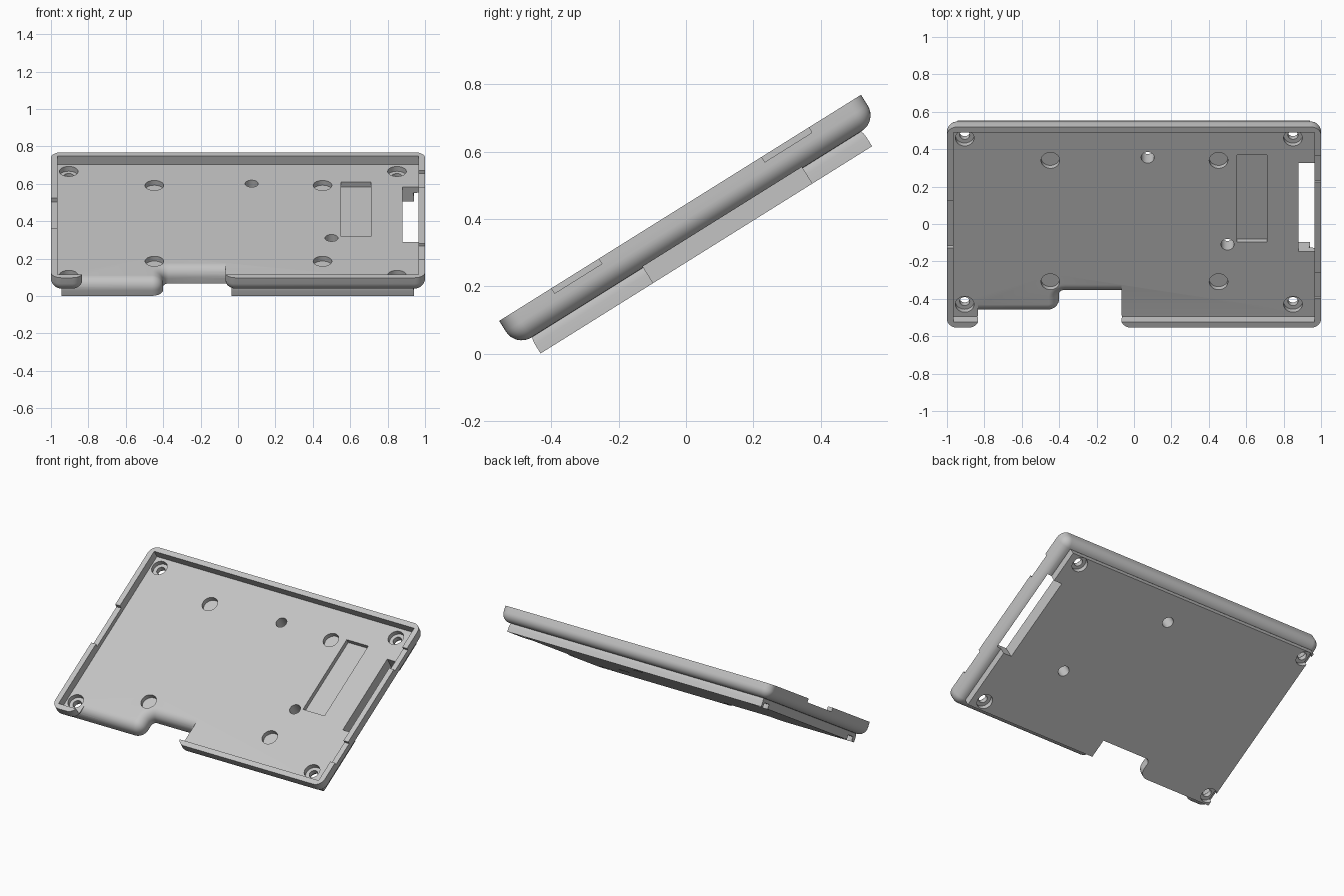
import bpy, bmesh, math
from mathutils import Vector

if "Cube" in bpy.data.objects:
    bpy.data.objects.remove(bpy.data.objects["Cube"], do_unlink=True)

TILT = math.radians(32)
FLOOR = -0.055      # inside floor, measured down from the rim
SHELL = -0.0925     # underside of the rounded shell
BASE = -0.147       # underside of the base plate

grey = bpy.data.materials.new("light_grey_plastic")
grey.use_nodes = True
grey.diffuse_color = (0.55, 0.55, 0.55, 1)
grey.node_tree.nodes["Principled BSDF"].inputs["Base Color"].default_value = (0.55, 0.55, 0.55, 1)


def ring(outline, inset, z, steps=8):
    """Offset a square-cornered outline inwards; each corner is (x, y, radius)."""
    pts = [Vector(p[:2]) for p in outline]
    out = []
    for i, p in enumerate(pts):
        r = outline[i][2]
        din = (p - pts[i - 1]).normalized()
        dout = (pts[(i + 1) % len(pts)] - p).normalized()
        convex = din.cross(dout) > 0
        centre = p + (dout - din) * r
        for k in range(steps + 1):
            t = math.pi / 2 * k / steps
            if convex and r <= inset:
                q = p + (dout - din) * inset
            else:
                rad = r - inset if convex else r + inset
                q = centre + (din * math.sin(t) - dout * math.cos(t)) * rad
            out.append((q.x, q.y, z))
    return out


def finish(bm, name):
    bmesh.ops.remove_doubles(bm, verts=bm.verts, dist=1e-5)
    bmesh.ops.recalc_face_normals(bm, faces=bm.faces)
    mesh = bpy.data.meshes.new(name)
    bm.to_mesh(mesh)
    bm.free()
    mesh.materials.append(grey)
    ob = bpy.data.objects.new(name, mesh)
    bpy.context.collection.objects.link(ob)
    return ob


def loft(name, outline, levels):
    """Skin an outline through (inset, height) levels."""
    bm = bmesh.new()
    rings = [[bm.verts.new(c) for c in ring(outline, d, z)] for d, z in levels]
    n = len(rings[0])
    for a, b in zip(rings, rings[1:]):
        for i in range(n):
            j = (i + 1) % n
            bm.faces.new((a[i], a[j], b[j], b[i]))
    bm.faces.new(rings[0][::-1])
    bm.faces.new(rings[-1])
    return finish(bm, name)


def box(x0, x1, y0, y1, z0, z1):
    corners = [(x0, y0, 0), (x1, y0, 0), (x1, y1, 0), (x0, y1, 0)]
    return loft("cutter", corners, [(0, z0), (0, z1)])


def cylinder(x, y, r, z0, z1):
    bm = bmesh.new()
    bmesh.ops.create_cone(bm, cap_ends=True, segments=32, radius1=r, radius2=r, depth=z1 - z0)
    bmesh.ops.translate(bm, verts=bm.verts, vec=(x, y, (z0 + z1) / 2))
    return finish(bm, "cutter")


def combine(target, other, operation):
    mod = target.modifiers.new("combine", "BOOLEAN")
    mod.operation = operation
    mod.solver = "EXACT"
    mod.object = other
    other.hide_render = True
    bpy.context.view_layer.objects.active = target
    bpy.ops.object.modifier_apply(modifier=mod.name)
    bpy.data.objects.remove(other, do_unlink=True)


def quarter(radius, steps=8):
    """Inset and rise of a rounded edge, starting at the vertical side."""
    for k in range(steps + 1):
        t = math.pi / 2 * k / steps
        yield radius * (1 - math.cos(t)), radius * math.sin(t)


# Shell with rounded underside and an opening in the front rim
R = 0.055
shell_outline = [(-1, -0.633, R), (-0.83, -0.633, R), (-0.83, -0.37, 0.01), (-0.07, -0.37, 0.01),
                 (-0.07, -0.633, R), (1, -0.633, R), (1, 0.633, R), (-1, 0.633, R)]
levels = [(d, SHELL + R - h) for d, h in quarter(R)][::-1] + [(0, 0)]
tray = loft("tilted_tray", shell_outline, levels)

# Base plate with a front notch and rounded top edges
F = 0.06
plate_outline = [(-0.945, -0.58, 0), (-0.40, -0.58, F), (-0.40, -0.456, 0.03), (-0.035, -0.456, 0),
                 (-0.035, -0.58, 0), (0.94, -0.58, 0), (0.94, 0.58, 0), (-0.945, 0.58, 0)]
levels = [(0, BASE)] + [(d, FLOOR + 0.0003 - F + h) for d, h in quarter(F)]
combine(tray, loft("base_plate", plate_outline, levels), "UNION")

# Main cavity, side slot, shallow pocket and rim notches
for cut in [(-0.965, 0.965, -0.598, 0.598, FLOOR, 0.1),
            (0.88, 0.9645, -0.186, 0.37, -0.3, 0.05),
            (0.55, 0.71, -0.128, 0.42, FLOOR - 0.03, 0.05),
            (-1.1, -0.95, -0.13, 0.17, -0.025, 0.05),
            (0.95, 1.1, -0.45, -0.285, -0.018, 0.05),
            (0.95, 1.1, 0.285, 0.45, -0.018, 0.05)]:
    combine(tray, box(*cut), "DIFFERENCE")

# Corner screw holes, counterbored from both sides
for x in (-0.905, 0.85):
    for y in (-0.52, 0.528):
        combine(tray, cylinder(x, y, 0.05, FLOOR - 0.03, 0.05), "DIFFERENCE")
        combine(tray, cylinder(x, y, 0.05, -0.3, BASE + 0.03), "DIFFERENCE")
        combine(tray, cylinder(x, y, 0.027, -0.3, 0.05), "DIFFERENCE")

# Blind round pockets
for x in (-0.447, 0.452):
    for y in (-0.378, 0.387):
        combine(tray, cylinder(x, y, 0.05, FLOOR - 0.03, 0.05), "DIFFERENCE")

# Through holes
for x, y in ((0.073, 0.405), (0.5, -0.143)):
    combine(tray, cylinder(x, y, 0.035, -0.3, 0.05), "DIFFERENCE")

# Tilt into place and shade
tray.rotation_euler = (TILT, 0, 0)
tray.location = (0, -0.0175, 0.433)
bpy.ops.object.select_all(action="DESELECT")
tray.select_set(True)
bpy.context.view_layer.objects.active = tray
bpy.ops.object.shade_smooth_by_angle(angle=math.radians(30))
